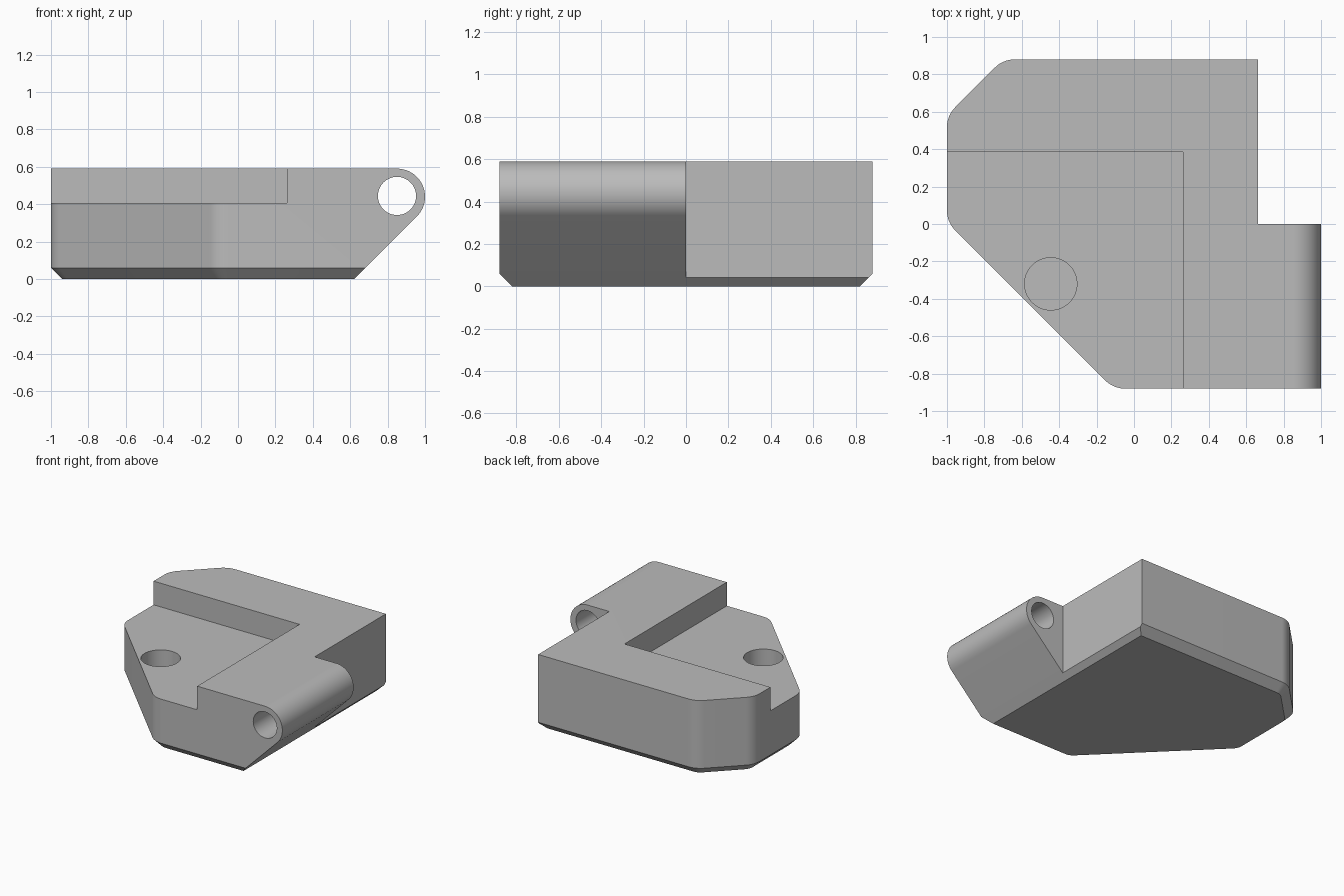
import bpy, bmesh
from math import sin, cos, pi, tan, radians
from mathutils import Vector

if "Cube" in bpy.data.objects:
    bpy.data.objects.remove(bpy.data.objects["Cube"], do_unlink=True)

HALF_Y, TOP, CHAMFER = 0.88, 0.59, 0.06
PIN = Vector((0.85, 0.44))


def fillet(prev, corner, nxt, r, steps=10):
    """Points of an arc of radius r that rounds a corner."""
    a, c, b = Vector(prev), Vector(corner), Vector(nxt)
    u, v = (a - c).normalized(), (b - c).normalized()
    half = u.angle(v) / 2
    centre = c + (u + v).normalized() * r / sin(half)
    start, end = c + u * r / tan(half), c + v * r / tan(half)
    pts = [(start - centre).lerp(end - centre, i / steps) for i in range(steps + 1)]
    return [centre + p.normalized() * r for p in pts]


def loft(name, lower, upper):
    """Closed solid between two matching loops of points."""
    bm = bmesh.new()
    loops = [[bm.verts.new(p) for p in ring] for ring in (lower, *upper)]
    bm.faces.new(loops[0])
    bm.faces.new(loops[-1])
    n = len(lower)
    for a, b in zip(loops, loops[1:]):
        for i in range(n):
            bm.faces.new((a[i], a[(i + 1) % n], b[(i + 1) % n], b[i]))
    bmesh.ops.recalc_face_normals(bm, faces=bm.faces)
    mesh = bpy.data.meshes.new(name)
    bm.to_mesh(mesh)
    bm.free()
    obj = bpy.data.objects.new(name, mesh)
    bpy.context.collection.objects.link(obj)
    return obj


def circle(centre, r, n=64):
    return [Vector(centre) + r * Vector((cos(2 * pi * i / n), sin(2 * pi * i / n))) for i in range(n)]


def boolean(obj, tool, operation):
    """Apply a boolean and discard its helper."""
    tool.hide_render = True
    mod = obj.modifiers.new(operation, 'BOOLEAN')
    mod.operation, mod.solver, mod.object = operation, 'EXACT', tool
    bpy.context.view_layer.objects.active = obj
    bpy.ops.object.modifier_apply(modifier=mod.name)
    bpy.data.objects.remove(tool, do_unlink=True)


# Plan outline, counterclockwise, with the left corners rounded
corners = [(-0.11, -HALF_Y), (1.1, -HALF_Y), (1.1, 0), (0.663, 0), (0.663, HALF_Y),
           (-0.7, HALF_Y), (-1, 0.58), (-1, 0.01)]
plan = []
for i, c in enumerate(corners):
    if c[0] < 0:
        plan += fillet(corners[i - 1], c, corners[(i + 1) % len(corners)], 0.15)
    else:
        plan.append(Vector(c))

# Bottom loop: move every edge inwards except those on the hinge side
foot = []
for i, p in enumerate(plan):
    q, r = plan[i - 1], plan[(i + 1) % len(plan)]
    n1, n2 = [Vector((e.y, -e.x)).normalized() for e in (p - q, r - p)]
    d1, d2 = [0 if min(a.x, b.x) > 0.6 else CHAMFER for a, b in ((q, p), (p, r))]
    det = n1.x * n2.y - n1.y * n2.x
    foot.append(p - Vector((d1 * n2.y - d2 * n1.y, d2 * n1.x - d1 * n2.x)) / det)

# Chamfered body block
body = loft("corner_block", [(p.x, p.y, 0) for p in foot],
            [[(p.x, p.y, z) for p in plan] for z in (CHAMFER, 0.8)])

# Side profile: flat top, hinge knuckle and sloping underside
arc = [PIN + 0.15 * Vector((cos(a), sin(a)))
       for a in (radians(-45 + 135 * i / 30) for i in range(31))]
slope_end = arc[0] - Vector((0.6, 0.6))
profile = [Vector((-1.2, slope_end.y)), slope_end] + arc + [Vector((-1.2, TOP))]
boolean(body, loft("side_profile", [(p.x, -1, p.y) for p in profile],
                   [[(p.x, 1, p.y) for p in profile]]), 'INTERSECT')

# Stepped recess in the front corner
recess = [(-1.2, -1.1), (0.263, -1.1), (0.263, 0.385), (-1.2, 0.385)]
boolean(body, loft("recess_cutter", [(x, y, 0.405) for x, y in recess],
                   [[(x, y, 1) for x, y in recess]]), 'DIFFERENCE')

# Hinge pin hole and blind screw hole
pin = circle((0.85, 0.444), 0.102)
boolean(body, loft("pin_cutter", [(p.x, -1, p.y) for p in pin],
                   [[(p.x, 0.2, p.y) for p in pin]]), 'DIFFERENCE')
screw = circle((-0.445, -0.32), 0.14)
boolean(body, loft("screw_cutter", [(p.x, p.y, 0.1) for p in screw],
                   [[(p.x, p.y, 0.7) for p in screw]]), 'DIFFERENCE')

# Grey plastic
grey = bpy.data.materials.new("grey")
grey.use_nodes = True
colour = (0.5, 0.5, 0.5, 1)
grey.diffuse_color = colour
grey.node_tree.nodes["Principled BSDF"].inputs["Base Color"].default_value = colour
body.data.materials.clear()
body.data.materials.append(grey)
for poly in body.data.polygons:
    poly.material_index = 0

bpy.ops.object.select_all(action='DESELECT')
body.select_set(True)
bpy.context.view_layer.objects.active = body
bpy.ops.object.shade_smooth_by_angle(angle=radians(30))
